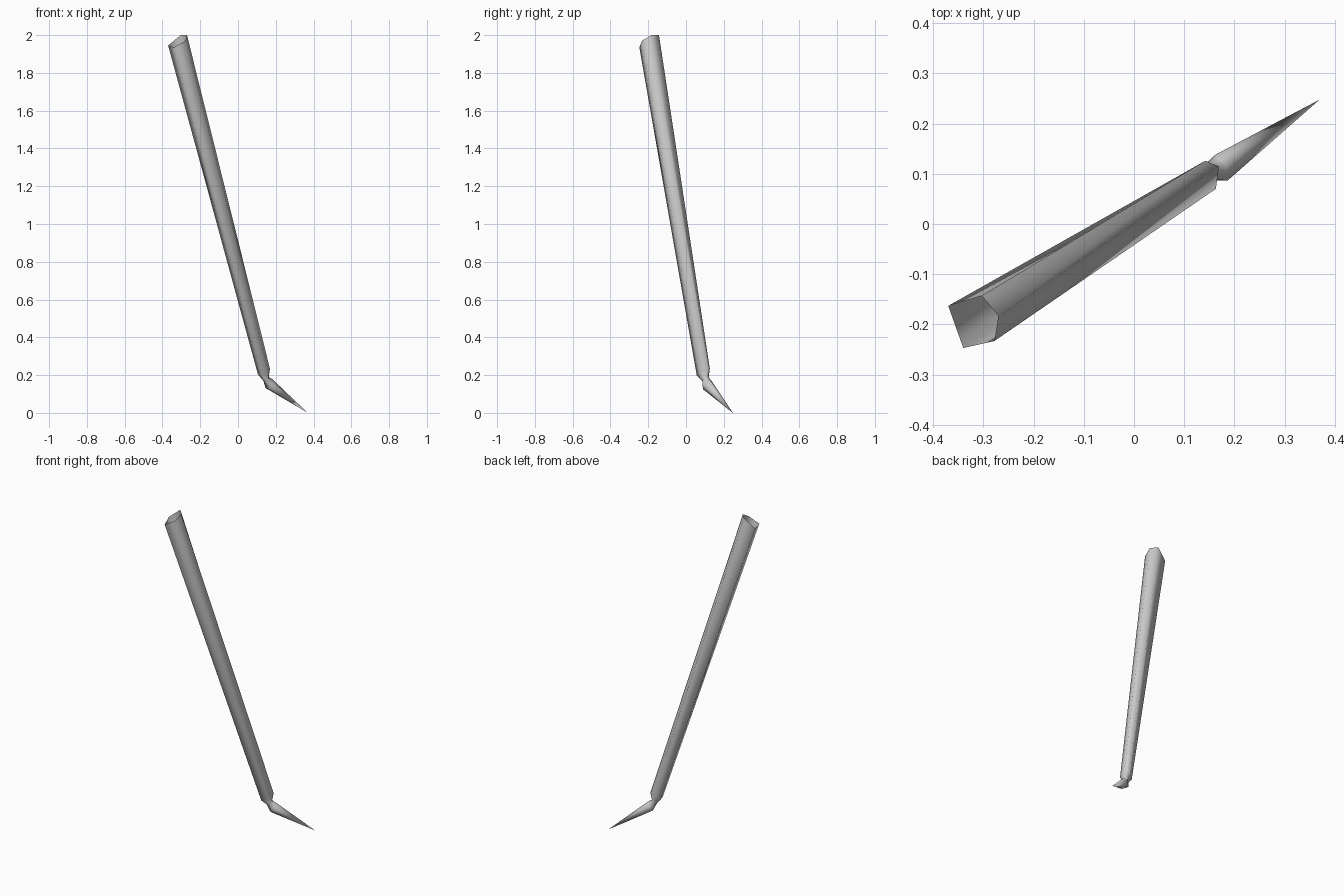
import bpy
import bmesh

if "Cube" in bpy.data.objects:
    bpy.data.objects.remove(bpy.data.objects["Cube"])


def loft(name, rings, tip):
    """Skin five-sided sections together and close the end in a point."""
    bm = bmesh.new()
    loops = [[bm.verts.new(p) for p in ring] for ring in rings]
    n = len(loops[0])
    for a, b in zip(loops, loops[1:]):
        for i in range(n):
            j = (i + 1) % n
            bm.faces.new((a[i], b[i], b[j], a[j]))
    end = bm.verts.new(tip)
    last = loops[-1]
    for i in range(n):
        bm.faces.new((last[i], end, last[(i + 1) % n]))
    bmesh.ops.recalc_face_normals(bm, faces=bm.faces)
    # make sure the open tube faces outward (first wall faces away from the axis)
    bm.faces.ensure_lookup_table()
    f = bm.faces[0]
    f.normal_update()
    centre = sum((v.co for l in loops[:2] for v in l), loops[0][0].co * 0) / (2 * n)
    if f.normal.dot(f.calc_center_median() - centre) < 0:
        bmesh.ops.reverse_faces(bm, faces=bm.faces)
    for f in bm.faces:
        f.smooth = True
    mesh = bpy.data.meshes.new(name)
    bm.to_mesh(mesh)
    bm.free()
    obj = bpy.data.objects.new(name, mesh)
    bpy.context.collection.objects.link(obj)
    return obj


# open upper end of the shaft
top = [(-0.37, -0.163, 1.945), (-0.34, -0.247, 1.935), (-0.278, -0.233, 1.97),
       (-0.27, -0.183, 2.0), (-0.303, -0.143, 2.0)]
# lower end of the shaft
ankle = [(0.105, 0.105, 0.205), (0.123, 0.057, 0.198), (0.163, 0.07, 0.213),
         (0.169, 0.115, 0.235), (0.142, 0.126, 0.235)]
# narrow neck at the joint
neck = [(0.135, 0.11, 0.168), (0.14, 0.087, 0.167), (0.16, 0.088, 0.178),
        (0.163, 0.108, 0.19), (0.148, 0.12, 0.188)]
# widest section of the claw
heel = [(0.145, 0.122, 0.132), (0.165, 0.09, 0.125), (0.187, 0.087, 0.152),
        (0.182, 0.118, 0.178), (0.162, 0.138, 0.166)]

loft("jointed_leg", [top, ankle, neck, heel], (0.37, 0.248, 0.0))
